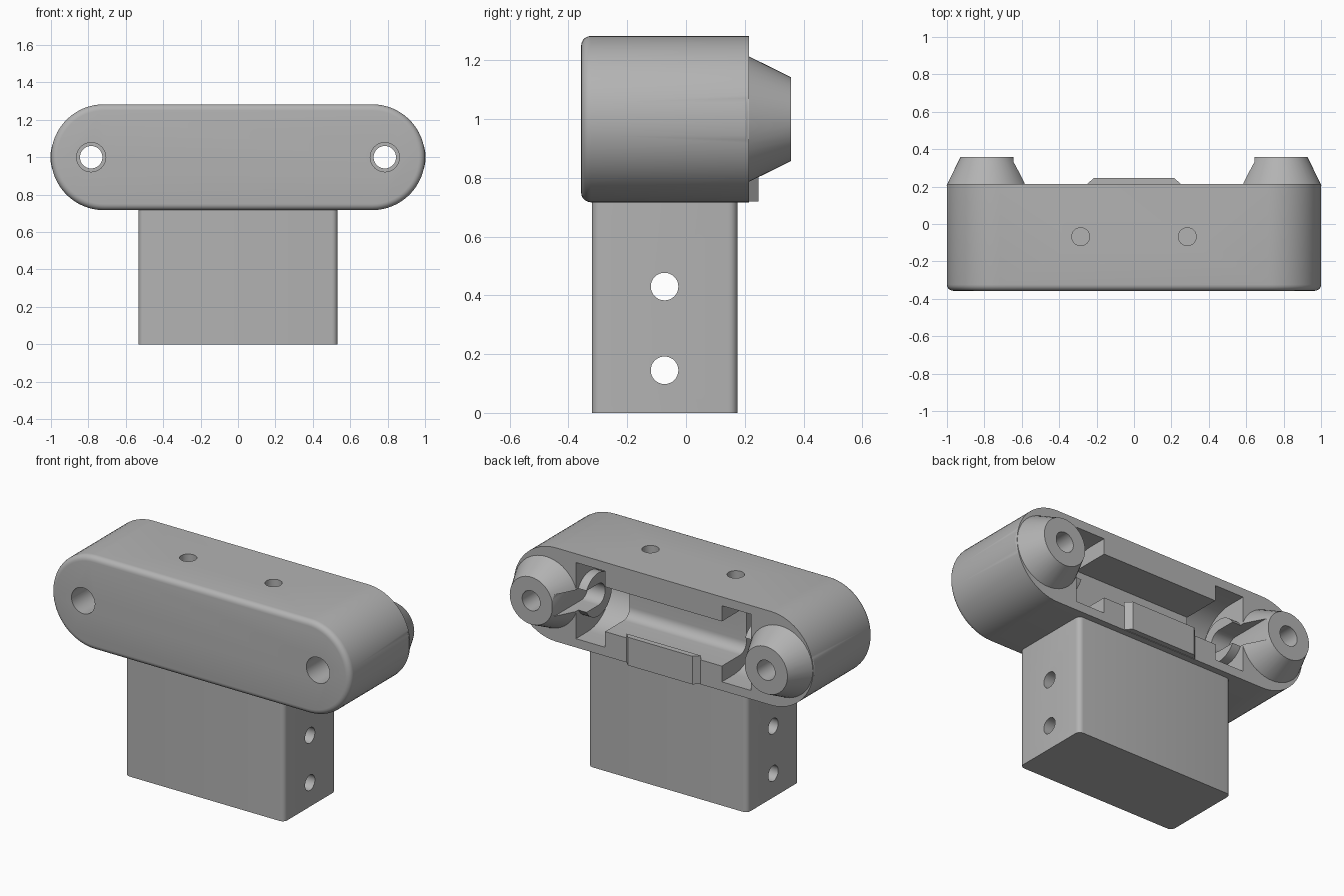
import bpy, bmesh, math
from mathutils import Vector

cube = bpy.data.objects.get("Cube")
if cube:
    bpy.data.objects.remove(cube, do_unlink=True)

# One grey plastic for everything
grey = bpy.data.materials.new("grey plastic")
grey.use_nodes = True
grey.diffuse_color = (0.45, 0.45, 0.45, 1)
grey.node_tree.nodes["Principled BSDF"].inputs["Base Color"].default_value = (0.45, 0.45, 0.45, 1)

MID = 1.0      # height of the head's centre line
BACK = 0.215   # rear face of the head


def place(axis, u, v, w):
    """Map a profile point (u, v) and a depth w to space."""
    return Vector({"x": (w, u, v), "y": (u, w, v), "z": (u, v, w)}[axis])


def loft(name, axis, start, end, w0, w1):
    """Solid between two matching profiles along an axis."""
    bm = bmesh.new()
    a = [bm.verts.new(place(axis, u, v, w0)) for u, v in start]
    b = [bm.verts.new(place(axis, u, v, w1)) for u, v in end]
    bm.faces.new(a)
    bm.faces.new(b)
    for i in range(len(a)):
        j = (i + 1) % len(a)
        bm.faces.new((a[i], a[j], b[j], b[i]))
    bmesh.ops.recalc_face_normals(bm, faces=bm.faces)
    mesh = bpy.data.meshes.new(name)
    bm.to_mesh(mesh)
    bm.free()
    mesh.materials.append(grey)
    obj = bpy.data.objects.new(name, mesh)
    bpy.context.collection.objects.link(obj)
    return obj


def prism(name, axis, points, w0, w1):
    return loft(name, axis, points, points, w0, w1)


def arc(cu, cv, r, a0, a1, n):
    return [(cu + r * math.cos(math.radians(a0 + (a1 - a0) * i / n)),
             cv + r * math.sin(math.radians(a0 + (a1 - a0) * i / n))) for i in range(n + 1)]


def circle(cu, cv, r, n=48):
    return arc(cu, cv, r, 0, 360, n)[:-1]


def rect(u0, u1, v0, v1):
    return [(u0, v0), (u1, v0), (u1, v1), (u0, v1)]


def open_slot(centre_y, r):
    """U-shaped section, open towards the back."""
    return arc(centre_y, MID, r, 90, 270, 24) + [(0.5, MID - r), (0.5, MID + r)]


def bevel(obj, test, width, segments=5):
    bm = bmesh.new()
    bm.from_mesh(obj.data)
    edges = [e for e in bm.edges if test(e.verts[0].co, e.verts[1].co)]
    bmesh.ops.bevel(bm, geom=edges, offset=width, segments=segments, profile=0.5, affect="EDGES")
    bm.to_mesh(obj.data)
    bm.free()


def combine(obj, tool, operation="DIFFERENCE"):
    """Apply a boolean and discard the tool."""
    tool.hide_render = True
    mod = obj.modifiers.new("cut", "BOOLEAN")
    mod.operation, mod.object, mod.solver = operation, tool, "EXACT"
    bpy.context.view_layer.objects.active = obj
    bpy.ops.object.modifier_apply(modifier=mod.name)
    bpy.data.objects.remove(tool, do_unlink=True)


# Head: long rounded bar with a softened front rim
R = 0.283
FLAT = 1 - R
outline = arc(FLAT, MID, R, -90, 90, 32) + arc(-FLAT, MID, R, 90, 270, 32)
head = prism("head", "y", outline, -0.357, BACK)
bevel(head, lambda a, b: a.y < -0.35 and b.y < -0.35, 0.033)

# Conical bosses on the back
for s in (-1, 1):
    cx = 0.785 * s
    boss = loft("boss", "y", circle(cx, MID, 0.218), circle(cx, MID, 0.143), BACK - 0.01, 0.357)
    combine(head, boss, "UNION")

# Central channel with a rounded floor corner
half = 0.135
channel = [(0.5, MID + half), (-0.02, MID + half)] + \
    arc(0.04, MID - half + 0.06, 0.06, 180, 270, 8) + [(0.5, MID - half)]
combine(head, prism("channel", "x", channel, -0.45, 0.45))

# Wheel pockets, each with a shaft collar on its outer wall
for s in (-1, 1):
    combine(head, prism("pocket", "x", open_slot(0.1, 0.23), 0.39 * s, 0.585 * s))
    combine(head, prism("collar", "x", circle(0.08, MID, 0.13), 0.53 * s, 0.6 * s), "UNION")
    combine(head, prism("shaft_slot", "x", open_slot(0.08, 0.065), 0.5 * s, 0.645 * s))

# Mounting holes through the bosses, wider at the front, and screw holes on top
for s in (-1, 1):
    cx = 0.785 * s
    combine(head, prism("bolt_hole", "y", circle(cx, MID, 0.06), -0.5, 0.5))
    combine(head, prism("counterbore", "y", circle(cx, MID, 0.078), -0.5, 0.1))
    combine(head, prism("screw_hole", "z", circle(0.285 * s, -0.068, 0.048, 32), 1.06, 1.4))

# Post with rounded upright edges and two cross holes
post = prism("post", "z", rect(-0.532, 0.532, -0.32, 0.175), 0, 0.725)
bevel(post, lambda a, b: abs(a.z - b.z) > 0.5, 0.03)
for z in (0.145, 0.43):
    combine(post, prism("cross_hole", "x", circle(-0.073, z, 0.047, 32), -0.7, 0.7))

# Raised tab with sloping ends under the channel
tab = loft("rear_tab", "y", rect(-0.25, 0.25, 0.72, 0.89), rect(-0.215, 0.215, 0.72, 0.89),
           BACK - 0.002, 0.247)

for obj in (head, post, tab):
    bpy.ops.object.select_all(action="DESELECT")
    obj.select_set(True)
    bpy.context.view_layer.objects.active = obj
    bpy.ops.object.shade_smooth_by_angle(angle=math.radians(30))
